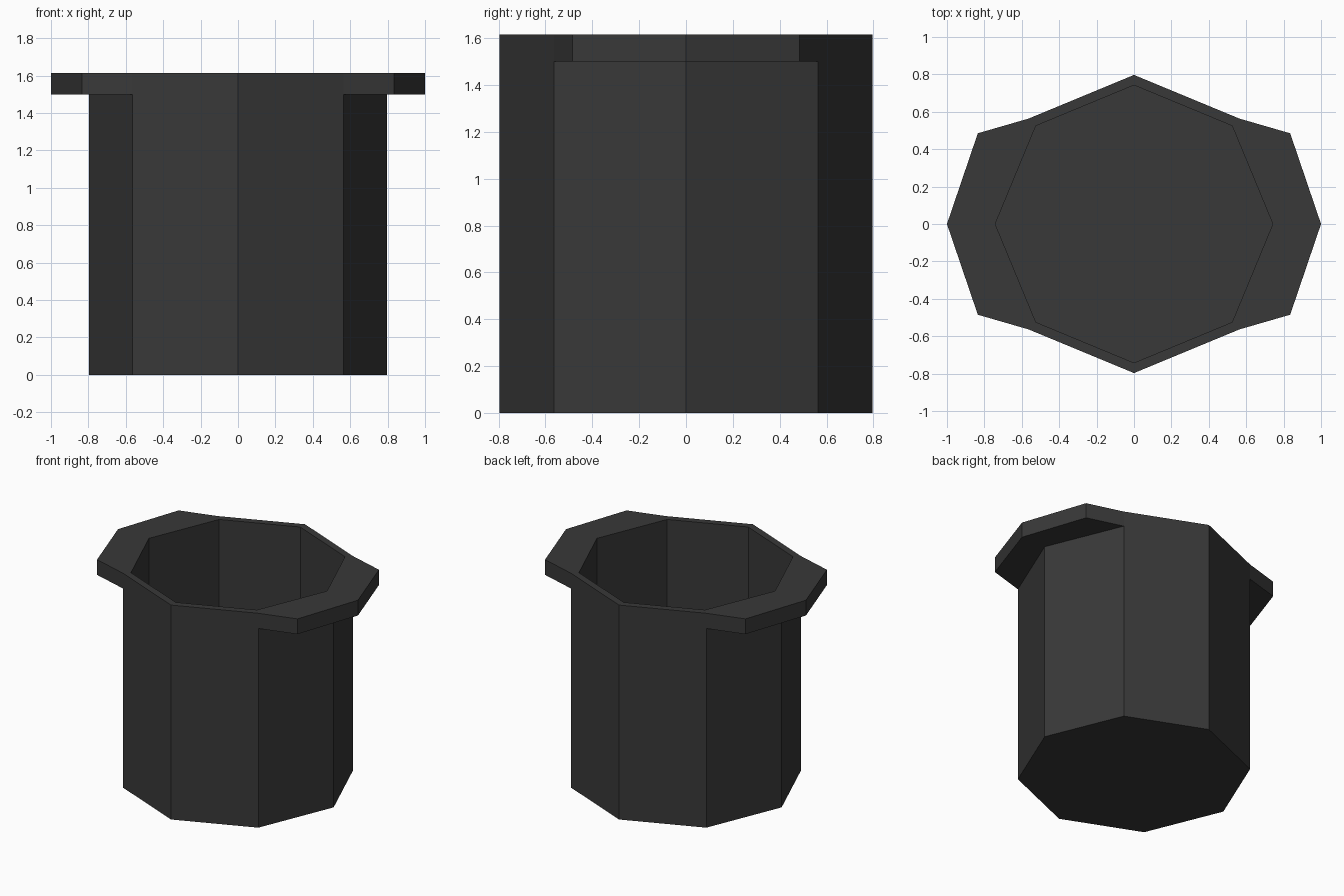
import bpy, bmesh
from math import cos, sin, pi

cube = bpy.data.objects.get("Cube")
if cube:
    bpy.data.objects.remove(cube, do_unlink=True)

SIDES = 8
OUTER, INNER = 0.797, 0.742
FLANGE_Z, TOP_Z, FLOOR_Z = 1.5, 1.615, 0.055

# Dark plastic
mat = bpy.data.materials.new("dark_grey")
mat.use_nodes = True
color = (0.04, 0.04, 0.04, 1)
mat.diffuse_color = color
mat.node_tree.nodes["Principled BSDF"].inputs["Base Color"].default_value = color

bm = bmesh.new()


def ring(radius, z):
    angles = [2 * pi * i / SIDES for i in range(SIDES)]
    return [bm.verts.new((radius * cos(a), radius * sin(a), z)) for a in angles]


def bridge(low, high):
    return [bm.faces.new((low[i], low[(i + 1) % SIDES], high[(i + 1) % SIDES], high[i]))
            for i in range(SIDES)]


# Octagonal cup: outer wall, rim, inner wall and floor
base, shoulder, top = ring(OUTER, 0), ring(OUTER, FLANGE_Z), ring(OUTER, TOP_Z)
lip, floor = ring(INNER, TOP_Z), ring(INNER, FLOOR_Z)
bm.faces.new(base[::-1])
bridge(base, shoulder)
band = bridge(shoulder, top)
bridge(top, lip)
bridge(lip, floor)
bm.faces.new(floor)

# Grip ears: pull out the two upper band faces on each side
for side, pair in ((1, (band[-1], band[0])), (-1, (band[3], band[4]))):
    result = bmesh.ops.extrude_face_region(bm, geom=list(pair))
    bmesh.ops.delete(bm, geom=[f for f in pair if f.is_valid], context="FACES")
    for v in [g for g in result["geom"] if isinstance(g, bmesh.types.BMVert)]:
        if abs(v.co.y) < 0.1:
            v.co.x = side
        else:
            v.co.x = side * 0.835
            v.co.y = 0.485 if v.co.y > 0 else -0.485

bmesh.ops.recalc_face_normals(bm, faces=bm.faces)
mesh = bpy.data.meshes.new("octagonal_cup")
bm.to_mesh(mesh)
bm.free()
mesh.materials.append(mat)
cup = bpy.data.objects.new("octagonal_cup", mesh)
bpy.context.collection.objects.link(cup)
